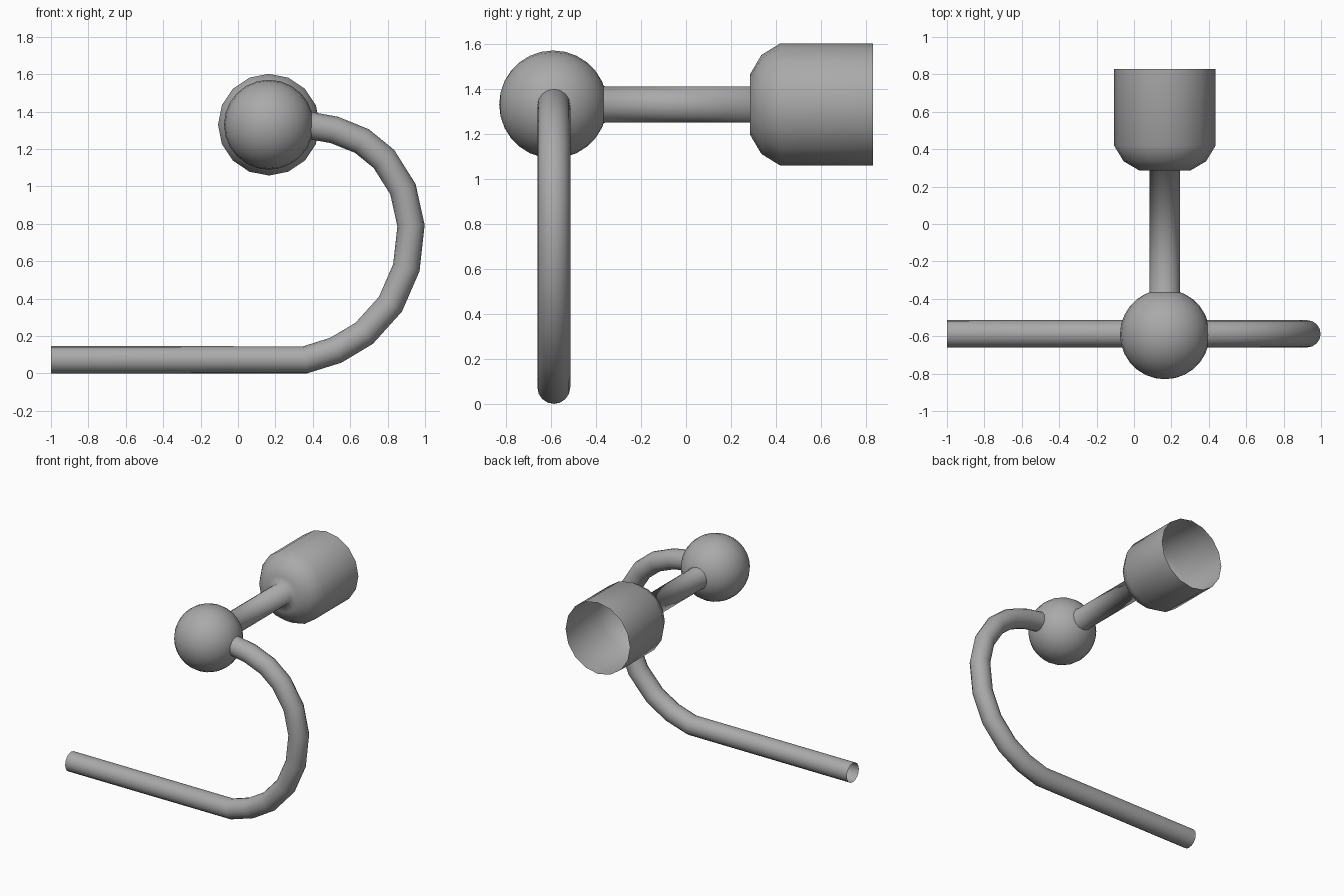
import bpy, bmesh, math
from mathutils import Vector

cube = bpy.data.objects.get("Cube")
if cube:
    bpy.data.objects.remove(cube, do_unlink=True)

CX, CZ, BALL_Y, BALL_R = 0.165, 1.33, -0.59, 0.24

grey = bpy.data.materials.new("mid_grey")
grey.use_nodes = True
grey.diffuse_color = (0.4, 0.4, 0.4, 1)
grey.node_tree.nodes["Principled BSDF"].inputs["Base Color"].default_value = (0.4, 0.4, 0.4, 1)


def lathe(name, profile, sides):
    """Spin (y, radius) points round the horizontal post axis."""
    bm = bmesh.new()
    rings = []
    for y, r in profile:
        ring = []
        for i in range(sides):
            a = math.tau * i / sides
            ring.append(bm.verts.new((CX + r * math.sin(a), y, CZ + r * math.cos(a))))
        rings.append(ring)
    for a, b in zip(rings, rings[1:]):
        for i in range(sides):
            j = (i + 1) % sides
            bm.faces.new((a[i], a[j], b[j], b[i]))
    bmesh.ops.remove_doubles(bm, verts=bm.verts, dist=1e-5)
    bmesh.ops.recalc_face_normals(bm, faces=bm.faces)
    # An open shell needs its outward side checked
    f = max(bm.faces, key=lambda f: (f.calc_center_median() - Vector((CX, 0, CZ))).z)
    if f.normal.z < 0:
        bmesh.ops.reverse_faces(bm, faces=bm.faces)
    mesh = bpy.data.meshes.new(name)
    bm.to_mesh(mesh)
    bm.free()
    mesh.shade_smooth()
    mesh.materials.append(grey)
    obj = bpy.data.objects.new(name, mesh)
    bpy.context.collection.objects.link(obj)
    return obj


# Ball at the front end of the post
STEPS = 14
lathe("ball", [(BALL_Y - BALL_R * math.cos(math.pi * i / STEPS),
                BALL_R * math.sin(math.pi * i / STEPS)) for i in range(STEPS + 1)], 24)

# Post widening into a hollow cup, open at the back
lathe("stem_and_cup", [(-0.40, 0.1), (-0.36, 0.081), (0.285, 0.081), (0.285, 0.135),
                       (0.335, 0.22), (0.42, 0.272), (0.83, 0.272)], 16)

# Bent tube: straight run, then a faceted bend up into the ball
path = [(-1, 0.073), (0.36, 0.073), (0.525, 0.125), (0.675, 0.215), (0.815, 0.37),
        (0.9, 0.565), (0.925, 0.79), (0.882, 0.985), (0.78, 1.147), (0.662, 1.243),
        (0.515, 1.302), (0.36, 1.33)]
curve = bpy.data.curves.new("bent_tube", "CURVE")
curve.dimensions = "3D"
curve.bevel_depth = 0.073
curve.bevel_resolution = 6
curve.use_fill_caps = False
spline = curve.splines.new("POLY")
spline.points.add(len(path) - 1)
for p, (x, z) in zip(spline.points, path):
    p.co = (x, BALL_Y + 0.003, z, 1)
curve.materials.append(grey)
tube = bpy.data.objects.new("bent_tube", curve)
bpy.context.collection.objects.link(tube)
bpy.ops.object.select_all(action="DESELECT")
tube.select_set(True)
bpy.context.view_layer.objects.active = tube
bpy.ops.object.convert(target="MESH")
bpy.context.object.data.shade_smooth()
